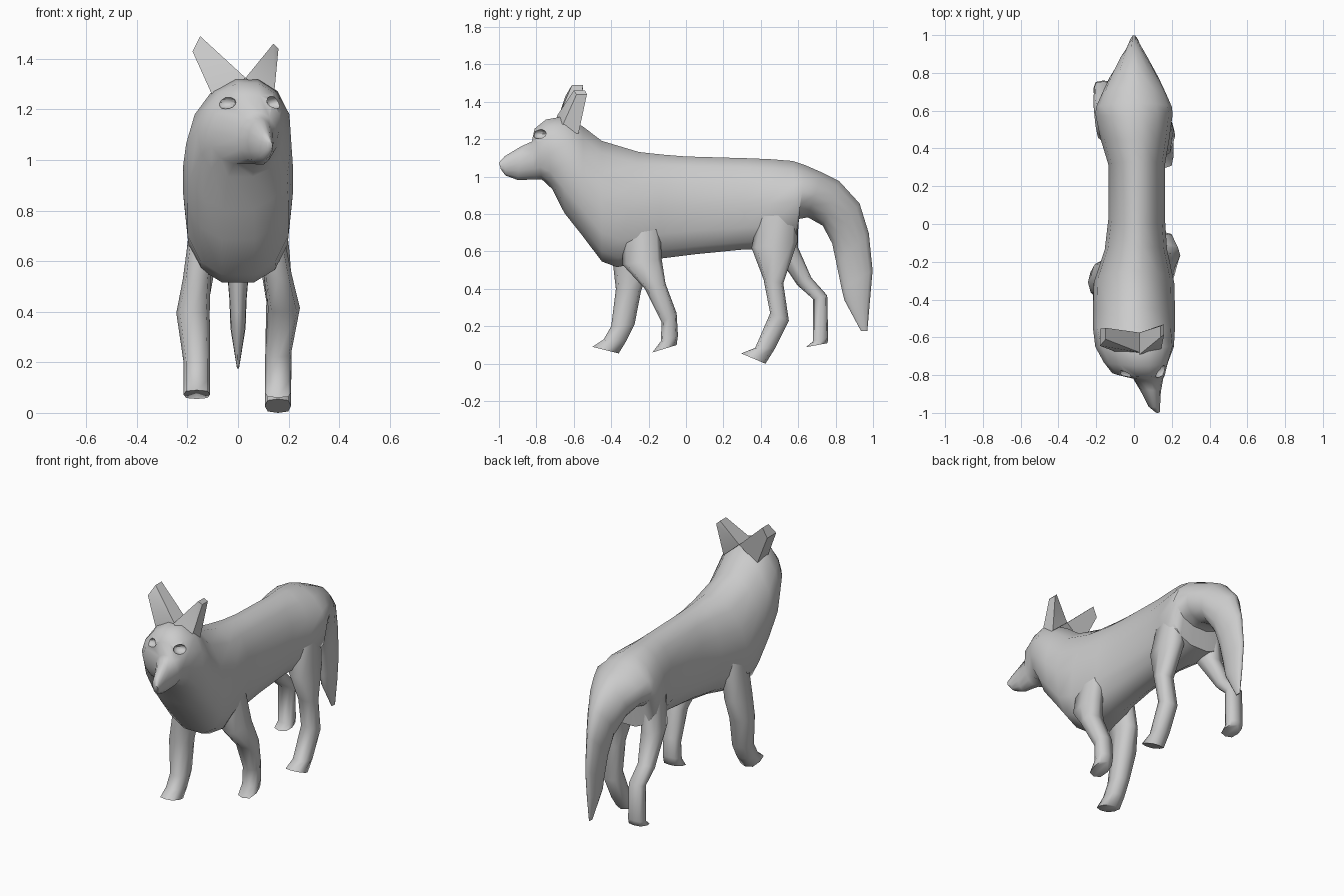
import bpy, bmesh, math


def smooth(ob, angle):
    bpy.ops.object.select_all(action='DESELECT')
    ob.select_set(True)
    bpy.context.view_layer.objects.active = ob
    bpy.ops.object.shade_smooth_by_angle(angle=math.radians(angle))


def finish(name, bm, angle):
    bmesh.ops.recalc_face_normals(bm, faces=bm.faces)
    me = bpy.data.meshes.new(name)
    bm.to_mesh(me)
    bm.free()
    ob = bpy.data.objects.new(name, me)
    bpy.context.collection.objects.link(ob)
    smooth(ob, angle)
    return ob


def loft(name, stations, sides, angle=60):
    """Each station: y, z of one edge, y, z of the opposite edge, centre x, half width,
    squareness of the upper and lower half, sideways lean of its top."""
    bm = bmesh.new()
    rings = []
    for y1, z1, y2, z2, cx, w, upper, lower, lean in stations:
        ring = []
        for i in range(sides):
            a = 2 * math.pi * i / sides
            power = upper if math.sin(a) > 0 else lower
            c, s = (math.copysign(abs(f) ** (2 / power), f) for f in (math.cos(a), math.sin(a)))
            ring.append(bm.verts.new((cx + w * c + lean * max(s, 0),
                                      (y1 + y2) / 2 + (y1 - y2) / 2 * s,
                                      (z1 + z2) / 2 + (z1 - z2) / 2 * s)))
        rings.append(ring)
    for a, b in zip(rings, rings[1:]):
        for i in range(sides):
            j = (i + 1) % sides
            bm.faces.new((a[i], a[j], b[j], b[i]))
    bm.faces.new(rings[0])
    bm.faces.new(rings[-1][::-1])
    return finish(name, bm, angle)


def styled(stations, upper, lower, lean=0.0):
    return [s + (upper, lower, lean) for s in stations]


# Body: turned head, torso and hanging tail as one skin
muzzle = [(-1.0, 1.075, -0.99, 1.04, 0.125, 0.012),
          (-0.97, 1.11, -0.965, 1.005, 0.108, 0.03),
          (-0.88, 1.165, -0.90, 0.98, 0.09, 0.052),
          (-0.825, 1.19, -0.81, 0.982, 0.075, 0.08)]
skull = [(-0.81, 1.26, -0.77, 0.982, 0.025, 0.14),
         (-0.75, 1.31, -0.715, 0.93, 0.01, 0.17),
         (-0.65, 1.33, -0.65, 0.80, 0.003, 0.208)]
torso = [(-0.55, 1.275, -0.555, 0.68, 0, 0.217),
         (-0.45, 1.20, -0.45, 0.54, 0, 0.217),
         (-0.25, 1.14, -0.37, 0.51, 0, 0.213),
         (-0.12, 1.125, -0.15, 0.555, 0.01, 0.165),
         (0.0, 1.115, 0.05, 0.58, 0.014, 0.15),
         (0.33, 1.105, 0.30, 0.605, 0.014, 0.15),
         (0.45, 1.10, 0.45, 0.61, 0.005, 0.182),
         (0.57, 1.09, 0.595, 0.64, 0, 0.205)]
tail = [(0.64, 1.065, 0.602, 0.77, 0, 0.2),
        (0.73, 1.025, 0.65, 0.78, 0, 0.17),
        (0.82, 0.98, 0.73, 0.735, 0, 0.13),
        (0.93, 0.86, 0.78, 0.64, 0, 0.08),
        (0.98, 0.70, 0.803, 0.53, 0, 0.048),
        (1.0, 0.50, 0.83, 0.40, 0, 0.034),
        (0.985, 0.33, 0.845, 0.34, 0, 0.03),
        (0.97, 0.175, 0.935, 0.175, 0, 0.004)]
body = loft("body", styled(muzzle, 2.0, 2.0) + styled(skull, 2.0, 2.4, 0.03)
            + styled(torso, 1.9, 2.5) + styled(tail, 1.75, 2.1), 14)

# Eye sockets carved into the face
for x, y in ((-0.05, -0.81), (0.145, -0.785)):
    bpy.ops.mesh.primitive_uv_sphere_add(segments=12, ring_count=8, location=(x, y, 1.228))
    cutter = bpy.context.object
    cutter.name = "eye_cutter"
    cutter.scale = (0.042, 0.04, 0.026)
    cutter.hide_render = True
    bpy.context.view_layer.objects.active = body
    mod = body.modifiers.new("socket", 'BOOLEAN')
    mod.operation = 'DIFFERENCE'
    mod.object = cutter
    bpy.ops.object.modifier_apply(modifier=mod.name)
    bpy.data.objects.remove(cutter)
smooth(body, 60)

# Legs: front edge, rear edge, centre x, half width from shoulder or hip to foot
legs = {
    "front_leg_left": [(-0.38, 0.78, -0.20, 0.78, -0.13, 0.055),
                       (-0.39, 0.53, -0.19, 0.53, -0.163, 0.055),
                       (-0.375, 0.40, -0.24, 0.39, -0.178, 0.066),
                       (-0.40, 0.20, -0.275, 0.21, -0.163, 0.053),
                       (-0.44, 0.13, -0.32, 0.12, -0.163, 0.053),
                       (-0.50, 0.09, -0.36, 0.055, -0.163, 0.053)],
    "front_leg_right": [(-0.34, 0.78, -0.14, 0.78, 0.115, 0.05),
                        (-0.34, 0.53, -0.13, 0.56, 0.157, 0.056),
                        (-0.22, 0.40, -0.11, 0.43, 0.182, 0.063),
                        (-0.13, 0.22, -0.05, 0.27, 0.16, 0.052),
                        (-0.135, 0.12, -0.043, 0.15, 0.158, 0.052),
                        (-0.18, 0.06, -0.05, 0.10, 0.158, 0.052)],
    "hind_leg_right": [(0.40, 0.84, 0.60, 0.84, 0.125, 0.055),
                       (0.35, 0.62, 0.595, 0.65, 0.142, 0.062),
                       (0.415, 0.45, 0.52, 0.43, 0.165, 0.053),
                       (0.45, 0.27, 0.55, 0.23, 0.16, 0.052),
                       (0.37, 0.085, 0.475, 0.08, 0.158, 0.052),
                       (0.295, 0.055, 0.425, 0.0, 0.158, 0.052)],
    "hind_leg_left": [(0.42, 0.84, 0.60, 0.84, -0.125, 0.055),
                      (0.44, 0.65, 0.60, 0.62, -0.142, 0.062),
                      (0.595, 0.42, 0.67, 0.46, -0.165, 0.05),
                      (0.68, 0.345, 0.755, 0.365, -0.162, 0.05),
                      (0.68, 0.12, 0.76, 0.14, -0.162, 0.052),
                      (0.64, 0.088, 0.757, 0.11, -0.162, 0.052)],
}
for name, stations in legs.items():
    loft(name, styled(stations, 2.9, 2.9), 8, 75)


# Ears: tapered wedges, one upright and one tilted back
def ear(name, corners):
    """Each corner: x, z, front y, back y."""
    bm = bmesh.new()
    for x, z, y1, y2 in corners:
        for y in (y1, y2):
            bm.verts.new((x, y, z))
    bmesh.ops.convex_hull(bm, input=bm.verts)
    finish(name, bm, 40)


ear("ear_left", [(-0.18, 1.43, -0.645, -0.555), (-0.15, 1.49, -0.61, -0.55),
                 (0.03, 1.325, -0.68, -0.575), (-0.09, 1.23, -0.68, -0.58)])
ear("ear_right", [(0.16, 1.44, -0.585, -0.53), (0.14, 1.46, -0.60, -0.54),
                  (0.03, 1.325, -0.69, -0.575), (0.14, 1.23, -0.68, -0.575)])
